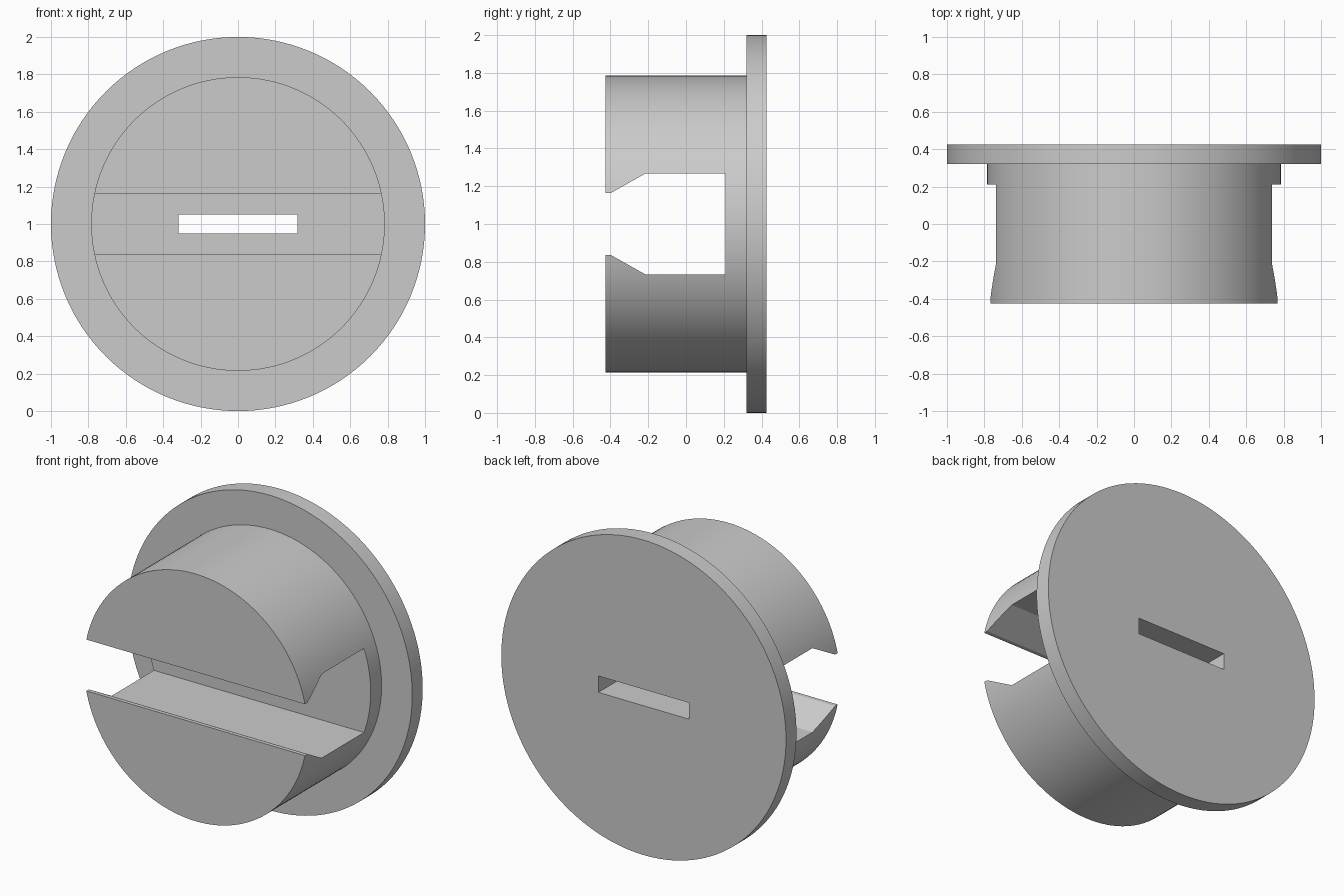
import bpy, bmesh, math
from mathutils import Matrix, Vector

cube = bpy.data.objects.get("Cube")
if cube:
    bpy.data.objects.remove(cube, do_unlink=True)

CENTRE_Z = 1.0

grey = bpy.data.materials.new("plain grey")
grey.use_nodes = True
colour = (0.6, 0.6, 0.6, 1)
grey.diffuse_color = colour
grey.node_tree.nodes["Principled BSDF"].inputs["Base Color"].default_value = colour


def make_object(name, bm):
    bmesh.ops.recalc_face_normals(bm, faces=bm.faces)
    mesh = bpy.data.meshes.new(name)
    bm.to_mesh(mesh)
    bm.free()
    mesh.materials.append(grey)
    obj = bpy.data.objects.new(name, mesh)
    bpy.context.collection.objects.link(obj)
    return obj


def lathe(name, profile, sides):
    """Closed solid turned about the y axis from (radius, y) points."""
    bm = bmesh.new()
    rings = []
    for r, y in profile:
        angles = [2 * math.pi * i / sides for i in range(sides)]
        rings.append([bm.verts.new((r * math.sin(a), y, CENTRE_Z + r * math.cos(a)))
                      for a in angles])
    for lower, upper in zip(rings, rings[1:]):
        for i in range(sides):
            j = (i + 1) % sides
            bm.faces.new((lower[i], lower[j], upper[j], upper[i]))
    bm.faces.new(rings[0])
    bm.faces.new(rings[-1])
    return make_object(name, bm)


def prism(name, outline, half_width):
    """Solid across x from (y, half height) points mirrored about the centre."""
    bm = bmesh.new()
    points = outline + [(y, -h) for y, h in reversed(outline)]
    face = bm.faces.new([bm.verts.new((-half_width, y, CENTRE_Z + h)) for y, h in points])
    extruded = bmesh.ops.extrude_face_region(bm, geom=[face])
    verts = [v for v in extruded["geom"] if isinstance(v, bmesh.types.BMVert)]
    bmesh.ops.translate(bm, verts=verts, vec=Vector((2 * half_width, 0, 0)))
    obj = make_object(name, bm)
    obj.hide_render = True
    return obj


# Round flange with the barrel in front of it
plug = lathe("flanged_plug", [(0.785, -0.425), (0.785, 0.32), (1.0, 0.32), (1.0, 0.425)], 128)

# Undercut channel across the barrel, and the small slot through the back
channel = prism("channel_cutter", [(-0.6, 0.163), (-0.4, 0.163), (-0.215, 0.267), (0.21, 0.267)], 1.2)
slot = prism("slot_cutter", [(0.1, 0.052), (0.6, 0.052)], 0.318)

bpy.context.view_layer.objects.active = plug
plug.select_set(True)
for cutter in (channel, slot):
    cut = plug.modifiers.new(cutter.name, "BOOLEAN")
    cut.operation = "DIFFERENCE"
    cut.solver = "EXACT"
    cut.object = cutter
    bpy.ops.object.modifier_apply(modifier=cut.name)
    bpy.data.objects.remove(cutter, do_unlink=True)

bpy.ops.object.shade_smooth_by_angle(angle=math.radians(25))
